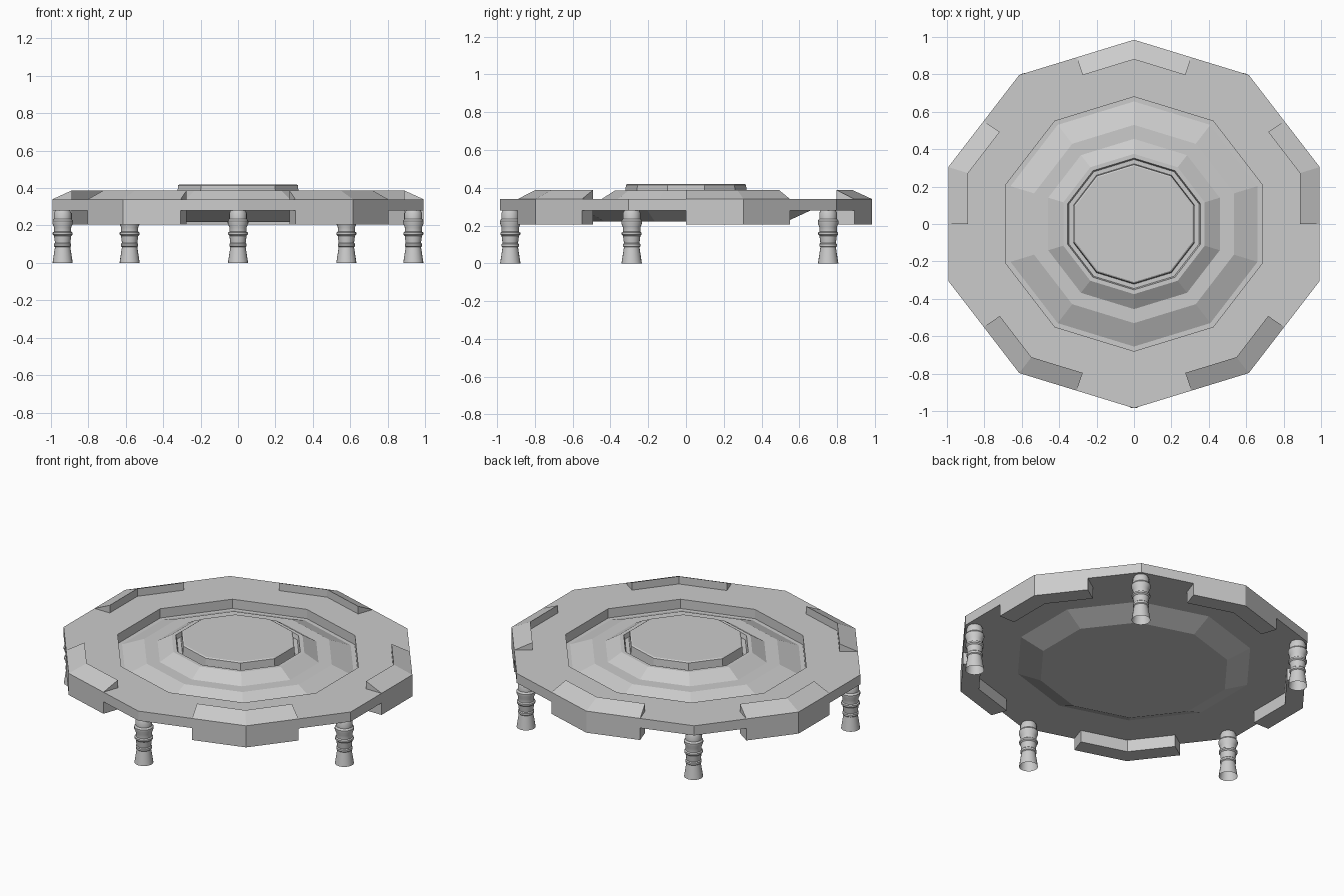
import bpy, bmesh
from math import sin, cos, pi, radians

if "Cube" in bpy.data.objects:
    bpy.data.objects.remove(bpy.data.objects["Cube"])

SX = 1.06      # the decagon is slightly wider in x
R = 0.985      # outer radius


def point(r, deg, z):
    a = radians(deg)
    return (r * SX * cos(a), r * sin(a), z)


def finish(name, bm):
    bmesh.ops.remove_doubles(bm, verts=bm.verts, dist=1e-5)
    bmesh.ops.recalc_face_normals(bm, faces=bm.faces)
    me = bpy.data.meshes.new(name)
    bm.to_mesh(me)
    bm.free()
    ob = bpy.data.objects.new(name, me)
    bpy.context.collection.objects.link(ob)
    return ob


def lathe(bm, profile, n, place, caps):
    rings = [[bm.verts.new(place(r, 90 + i * 360 / n, z)) for i in range(n)] for r, z in profile]
    for a, b in zip(rings, rings[1:]):
        for i in range(n):
            j = (i + 1) % n
            bm.faces.new((a[i], a[j], b[j], b[i]))
    for k in caps:
        bm.faces.new(rings[k])


# Deck: underside bowl, rim, pit, stepped cone and raised centre
deck = [(0.53, 0.22), (0.66, 0.28), (R, 0.28), (R, 0.34), (0.68, 0.34), (0.68, 0.282),
        (0.655, 0.282), (0.53, 0.335), (0.455, 0.335), (0.375, 0.386), (0.352, 0.386),
        (0.345, 0.36), (0.322, 0.36), (0.318, 0.415), (0.31, 0.42)]
bm = bmesh.new()
lathe(bm, deck, 10, point, (0, -1))
finish("deck", bm)

# Rim blocks: wedge-topped corners on alternate vertices
section = [(R, 0.205), (R, 0.34), (0.88, 0.388), (0.88, 0.205)]
for k in range(5):
    mid = 90 + 72 * k
    bm = bmesh.new()
    half = cos(pi / 10)   # edge midpoints lie closer to the centre
    rings = [[bm.verts.new(point(r * f, mid + d, z)) for r, z in section]
             for d, f in ((-18, half), (0, 1), (18, half))]
    for a, b in zip(rings, rings[1:]):
        for i in range(4):
            j = (i + 1) % 4
            bm.faces.new((a[i], a[j], b[j], b[i]))
    bm.faces.new(rings[0])
    bm.faces.new(rings[-1])
    finish(f"rim_block_{k + 1}", bm)

# Legs: turned, flared, open at the foot
leg = [(0.054, 0), (0.041, 0.085), (0.046, 0.09), (0.046, 0.102), (0.041, 0.107),
       (0.046, 0.145), (0.053, 0.152), (0.053, 0.162), (0.046, 0.167), (0.046, 0.19),
       (0.055, 0.212), (0.055, 0.225), (0.047, 0.235), (0.047, 0.265), (0.04, 0.28)]
for k in range(5):
    cx, cy, _ = point(0.93, -90 + 72 * k, 0)
    bm = bmesh.new()
    lathe(bm, leg, 20, lambda r, d, z: (cx + r * cos(radians(d)), cy + r * sin(radians(d)), z), (-1,))
    ob = finish(f"leg_{k + 1}", bm)
    bpy.ops.object.select_all(action='DESELECT')
    bpy.context.view_layer.objects.active = ob
    ob.select_set(True)
    bpy.ops.object.shade_smooth_by_angle(angle=radians(25))
